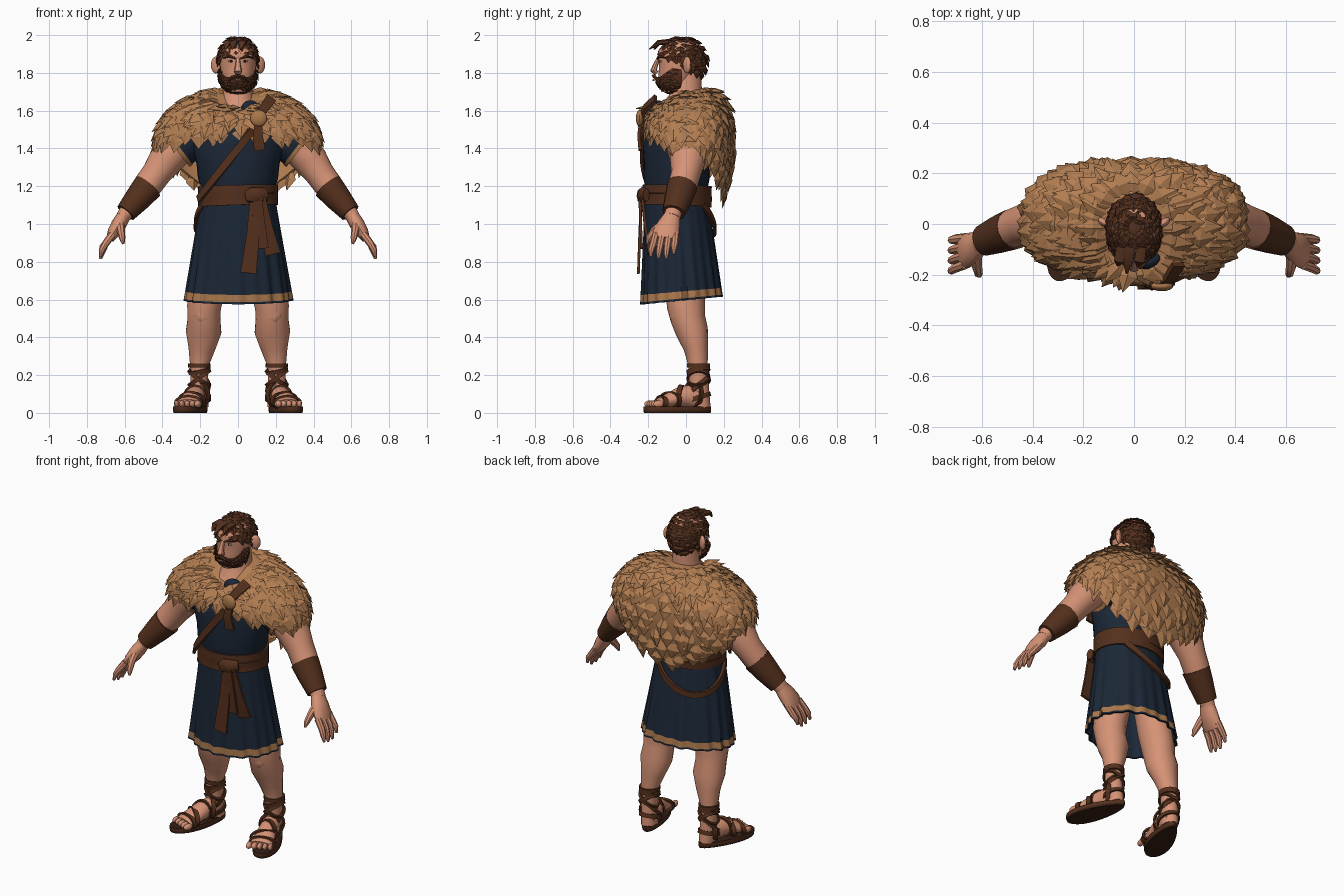
import bpy, bmesh, math, random
from math import sin, cos, pi, radians, sqrt
from mathutils import Vector, Matrix

random.seed(4)
cube = bpy.data.objects.get("Cube")
if cube:
    bpy.data.objects.remove(cube, do_unlink=True)


def material(name, *rgb):
    m = bpy.data.materials.new(name)
    m.use_nodes = True
    m.diffuse_color = (*rgb, 1)
    m.node_tree.nodes["Principled BSDF"].inputs["Base Color"].default_value = (*rgb, 1)
    return m


SKIN = material("skin", .67, .29, .18)
FUR = material("fur", .45, .21, .085)
NAVY = material("navy cloth", .011, .02, .037)
TRIM = material("tan trim", .40, .185, .07)
LEATHER = material("brown leather", .088, .029, .012)
HAIR = material("brown hair", .085, .029, .013)
SOLE = material("dark sole", .04, .015, .008)
WHITE = material("eye white", .5, .42, .36)
DARK = material("dark line", .02, .01, .008)


def finish(name, bm, mats, angle=40):
    bmesh.ops.recalc_face_normals(bm, faces=bm.faces)
    me = bpy.data.meshes.new(name)
    bm.to_mesh(me)
    bm.free()
    ob = bpy.data.objects.new(name, me)
    bpy.context.collection.objects.link(ob)
    for m in mats if isinstance(mats, tuple) else (mats,):
        me.materials.append(m)
    bpy.ops.object.select_all(action='DESELECT')
    ob.select_set(True)
    bpy.context.view_layer.objects.active = ob
    if angle:
        bpy.ops.object.shade_smooth_by_angle(angle=radians(angle))


def loft(name, rings, mats, closed=False, rule=lambda i: 0):
    """Skin a list of rings; closed joins the last ring to the first."""
    bm = bmesh.new()
    vs = [[bm.verts.new(p) for p in r] for r in rings]
    n = len(vs[0])
    for i in range(len(vs) if closed else len(vs) - 1):
        a, b = vs[i], vs[(i + 1) % len(vs)]
        for j in range(n):
            k = (j + 1) % n
            bm.faces.new((a[j], a[k], b[k], b[j])).material_index = rule(i)
    if not closed:
        bm.faces.new(vs[0])
        bm.faces.new(vs[-1])
    finish(name, bm, mats)


def oval(y, z, rx, ry, n=32):
    return [Vector((rx * cos(2 * pi * i / n), y + ry * sin(2 * pi * i / n), z)) for i in range(n)]


def sweep(name, pts, mat, ref=Vector((0, 1, 0)), n=14, closed=False):
    """Sweep an oval (or a box when n is 4) with radii a (along ref) and b."""
    P = [Vector(p[:3]) for p in pts]
    last, rings = len(P) - 1, []
    for i, p in enumerate(pts):
        if closed:
            t = P[(i + 1) % len(P)] - P[i - 1]
        else:
            t = P[min(i + 1, last)] - P[max(i - 1, 0)]
        t.normalize()
        r = ref[i] if isinstance(ref, list) else ref
        u = (r - t * r.dot(t)).normalized()
        v = t.cross(u)
        grow, off = (sqrt(2), pi / 4) if n == 4 else (1, 0)
        rings.append([P[i] + (u * p[3] * cos(off + 2 * pi * j / n) + v * p[4] * sin(off + 2 * pi * j / n)) * grow
                      for j in range(n)])
    loft(name, rings, mat, closed)


def hoop(name, c, u, v, width, mat, thick=.008, n=32):
    """Flat band running round an ellipse spanned by u and v."""
    c, u, v = Vector(c), Vector(u), Vector(v)
    rad = [u * cos(2 * pi * i / n) + v * sin(2 * pi * i / n) for i in range(n)]
    sweep(name, [(*(c + r), thick, width) for r in rad], mat, [r.normalized() for r in rad], 4, True)


def ball(name, c, size, mat, rot=0):
    bm = bmesh.new()
    m = Matrix.Translation(c) @ Matrix.Rotation(rot, 4, 'Z') @ Matrix.Diagonal((*size, 1))
    bmesh.ops.create_uvsphere(bm, u_segments=16, v_segments=10, radius=1, matrix=m)
    finish(name, bm, mat)


def tufts(name, surf, rows, count, length, width, mat, arc=(0, 2 * pi), lift=.1, tmax=1.0, ridge=.2):
    """Overlapping pointed locks laid in staggered rows down a surface."""
    bm = bmesh.new()
    centre = sum((surf(arc[0] + (arc[1] - arc[0]) * k / 8, .5) for k in range(8)), Vector()) / 8
    for r in range(rows):
        for k in range(count):
            th = arc[0] + (arc[1] - arc[0]) * (k + .5 * (r % 2) + random.uniform(-.2, .2)) / count
            t = tmax * (r + random.uniform(0, .5)) / rows
            p = surf(th, t)
            d = (surf(th, t + .02) - p).normalized()
            side = surf(th + .02, t) - surf(th - .02, t)
            nrm = d.cross(side).normalized()
            if nrm.dot(p - centre) < 0:
                nrm = -nrm
            side = d.cross(nrm)
            d = (d + side * random.uniform(-.25, .25)).normalized()
            L = length * random.uniform(.85, 1.2)
            mid = p + d * L * .5
            w = side * width * random.uniform(.85, 1.15) / 2
            root, tip = bm.verts.new(p - nrm * .01), bm.verts.new(p + d * L + nrm * L * lift)
            top, low = bm.verts.new(mid + nrm * L * ridge), bm.verts.new(mid - nrm * .01)
            a, b = bm.verts.new(mid + w + nrm * L * .05), bm.verts.new(mid - w + nrm * L * .05)
            for q in (a, b):
                for e in (root, tip):
                    for f in (top, low):
                        bm.faces.new((q, e, f))
    finish(name, bm, mat, 0)


# Tunic body
loft("tunic_body", [oval(*r) for r in (
    (-.04, 1.08, .19, .155), (-.05, 1.19, .192, .165), (-.05, 1.24, .212, .175), (-.05, 1.32, .22, .172),
    (-.05, 1.42, .245, .178), (-.04, 1.5, .25, .17), (-.02, 1.58, .2, .14), (-.02, 1.62, .12, .11))], NAVY)
ball("tunic_collar", (.065, -.145, 1.615), (.05, .03, .04), NAVY, .4)

# Pleated skirt with a trim band
STEPS = (0, .25, .5, .75, .91, .98, 1)


def skirt(t, inset=0):
    out = []
    for i in range(120):
        a = 2 * pi * i / 120
        k = 1 + t * (.03 * cos(20 * a) + .02 * cos(13 * a + 1)) - inset
        out.append(Vector(((.198 + .085 * t) * k * cos(a), -.05 + .03 * t + (.168 + .045 * t) * k * sin(a),
                           1.13 + t * (-.535 + .02 * sin(a)))))
    return out


loft("skirt", [skirt(t) for t in STEPS] + [skirt(t, .05) for t in reversed(STEPS)], (NAVY, TRIM), True,
     lambda i: 1 if i == 4 else 0)

# Wrapped belt, knot and hanging tails
for i, tilt in enumerate((.006, -.006, .004)):
    hoop("belt_wrap", (0, -.047, 1.117 + .032 * i), (.2, 0, tilt), (0, .172, -tilt), .022, LEATHER, .011, 48)
sweep("belt_knot", [(.045, -.228, 1.145, .02, .03), (.07, -.238, 1.15, .024, .042), (.11, -.234, 1.15, .024, .045),
                    (.15, -.21, 1.155, .02, .036)], LEATHER, n=8)
for tail in (((.09, -.236, 1.14), (.08, -.245, .95), (.055, -.252, .74)),
             ((.12, -.232, 1.14), (.15, -.215, .98), (.185, -.195, .84)),
             ((.1, -.245, 1.14), (.11, -.24, 1), (.12, -.235, .87))):
    sweep("belt_tail", [(*p, .007, .026 + .008 * i) for i, p in enumerate(tail)], LEATHER, n=4)

# Strap across the chest and its slack loop behind the hips
path = [(.11 - .032 * i, 1.54 - .041 * i) for i in range(11)]
path = [Vector((x, -.05 - .185 * sqrt(1 - (x / .235) ** 2), z)) for x, z in path]
sweep("chest_strap", [(*p, .008, .02) for p in path], LEATHER, [Vector((p.x, p.y + .05, 0)) for p in path], 4)
loop, outs = [], []
for i in range(19):
    a, h = radians(50 + 8.5 * i), sin(pi * i / 18)
    outs.append(Vector((cos(a), sin(a), 0)))
    loop.append(((.205 + .04 * h) * cos(a), -.045 + (.18 + .025 * h) * sin(a), 1.1 - .16 * h, .008, .017))
sweep("hip_loop", loop, LEATHER, outs, 4)


# Fur cape: shell and rows of locks
def cape(th, t, inset=0):
    c, s = cos(th), sin(th)
    back, front = max(s, 0), max(-s, 0)
    bend = t * pi / 2
    g = sin(bend * (1 + .5 * back)) - inset
    z0, z1 = 1.69 + .02 * back - .07 * front, 1.42 - .27 * back ** 1.6 + .1 * front
    ex = math.copysign(abs(c) ** .85, c)
    ey = math.copysign(abs(s) ** .85, s)
    rx, ry = .088 + .337 * g, .11 + (.125 if s > 0 else .1) * g
    return Vector((rx * ex, -.018 + .03 * g + ry * ey, z1 + (z0 - z1) * cos(bend)))


def cape_ring(t, inset):
    return [cape(2 * pi * i / 64, t, inset) for i in range(64)]


ts = [i / 10 for i in range(11)]
loft("cape_shell", [cape_ring(t, 0) for t in ts] + [cape_ring(t, .06) for t in reversed(ts)], FUR, True)
tufts("cape_fur", cape, 10, 36, .12, .085, FUR, lift=.06, ridge=.15)
ball("cape_clasp", (.11, -.245, 1.56), (.045, .02, .045), TRIM)
sweep("shoulder_tie", [(.11, -.235, 1.57, .01, .02), (.14, -.215, 1.615, .01, .024), (.175, -.16, 1.665, .01, .028)],
      LEATHER, n=4)
sweep("clasp_tail", [(.11, -.24, 1.54, .008, .02), (.105, -.25, 1.47, .008, .026), (.115, -.243, 1.39, .008, .03)],
      LEATHER, n=4)

# Neck and head
loft("neck", [oval(*r) for r in ((-.03, 1.57, .13, .125), (-.025, 1.63, .095, .105), (0, 1.69, .078, .085),
                                 (0, 1.8, .07, .08))], SKIN)
loft("head", [oval(*r) for r in (
    (-.07, 1.7, .045, .06), (-.06, 1.74, .075, .085), (-.045, 1.8, .09, .1), (-.035, 1.845, .096, .108),
    (-.035, 1.875, .096, .115), (-.03, 1.92, .094, .115), (-.02, 1.97, .06, .08))], SKIN)
sweep("nose", [(0, -.143, 1.885, .008, .01), (0, -.162, 1.84, .014, .014), (0, -.172, 1.812, .018, .022),
               (0, -.155, 1.797, .012, .016)], SKIN, n=8)


# Hair and beard
def scalp(th, t):
    s = sin(th)
    phi = radians((95 + 38 * s) * t + 4)
    return Vector((.103 * sin(phi) * cos(th), -.017 + .126 * sin(phi) * s, 1.86 + .125 * cos(phi)))


def jaw(th, t):
    start = 52 + 42 * max(0, min(1, -1.3 * sin(th)))
    phi = radians(start + (172 - start) * t)
    return Vector((.102 * sin(phi) * cos(th), -.05 + .112 * sin(phi) * sin(th), 1.785 + .095 * cos(phi)))


loft("hair_cap", [[scalp(2 * pi * i / 32, j / 8) for i in range(32)] for j in range(9)], HAIR)
tufts("hair_locks", scalp, 7, 18, .055, .05, HAIR, lift=.08, tmax=.95)
for x, tip in ((-.05, -.165), (-.015, -.195), (.03, -.17)):
    sweep("front_lock", [(x, -.09, 1.965, .015, .022), (x - .008, -.145, 1.96, .014, .024),
                         (x - .015, tip, 1.925, .003, .004)], HAIR, Vector((0, 0, 1)), 6)
bm = bmesh.new()
grid = [[bm.verts.new(jaw(radians(165 + 210 * i / 24), j / 6)) for i in range(25)] for j in range(7)]
for a, b in zip(grid, grid[1:]):
    for i in range(24):
        bm.faces.new((a[i], a[i + 1], b[i + 1], b[i]))
finish("beard_base", bm, HAIR)
tufts("beard_locks", jaw, 6, 17, .04, .034, HAIR, (radians(170), radians(366)), .05, .9, .16)
ball("mouth", (0, -.172, 1.762), (.022, .006, .005), SKIN)

# Mirrored parts
for s, tag in ((1, "left"), (-1, "right")):
    def M(*pts):
        return [(s * p[0], *p[1:]) for p in pts]

    ball(tag + "_ear", (s * .117, .005, 1.842), (.03, .016, .045), SKIN, s * .6)
    ball(tag + "_eye", (s * .038, -.135, 1.862), (.015, .008, .006), WHITE)
    ball(tag + "_pupil", (s * .036, -.141, 1.862), (.007, .004, .006), DARK)
    sweep(tag + "_brow", M((.012, -.148, 1.876, .008, .007), (.045, -.143, 1.887, .01, .009),
                           (.078, -.11, 1.88, .005, .004)), HAIR, n=6)
    sweep(tag + "_moustache", M((0, -.172, 1.785, .01, .009), (.03, -.165, 1.777, .011, .01),
                                (.055, -.14, 1.75, .005, .005)), HAIR, n=6)

    # Sleeve and arm
    sweep(tag + "_sleeve", M((.17, 0, 1.5, .11, .1), (.25, .01, 1.45, .115, .11), (.315, .015, 1.4, .115, .112)), NAVY)
    sweep(tag + "_sleeve_trim", M((.308, .015, 1.405, .118, .116), (.325, .015, 1.392, .118, .116)), TRIM)
    sweep(tag + "_arm", M((.23, .02, 1.46, .1, .09), (.33, .015, 1.4, .102, .1), (.385, .01, 1.335, .095, .094),
                          (.43, 0, 1.27, .08, .08), (.47, -.015, 1.215, .078, .078), (.52, -.035, 1.15, .068, .065),
                          (.59, -.065, 1.065, .045, .042), (.61, -.075, 1.035, .045, .038)), SKIN)
    sweep(tag + "_bracer", M((.476, -.02, 1.2, .082, .082), (.53, -.04, 1.135, .075, .072),
                             (.594, -.065, 1.06, .062, .056)), LEATHER)
    # Hand
    sweep(tag + "_palm", M((.6, -.07, 1.05, .042, .036), (.63, -.09, 1.0, .06, .04), (.658, -.105, .955, .07, .034),
                           (.678, -.11, .92, .066, .022)), SKIN, n=12)
    for i in range(4):
        y, low = -.055 - .035 * i, (.025, 0, 0, .012)[i] + .815
        sweep(tag + "_finger", M((.665, y, .945, .019, .021), (.702, y * 1.08, .895, .019, .019),
                                 (.72, y * 1.15, low + .035, .016, .016), (.728, y * 1.17, low, .007, .007)), SKIN, n=8)
    sweep(tag + "_thumb", M((.625, -.11, 1.01, .025, .025), (.62, -.165, .965, .022, .021),
                            (.613, -.195, .925, .018, .017), (.607, -.205, .895, .007, .007)), SKIN, n=8)

    # Leg and foot
    sweep(tag + "_leg", M((.13, -.02, .88, .1, .1), (.16, -.005, .66, .105, .095), (.18, 0, .56, .1, .092),
                          (.18, .01, .5, .092, .088), (.182, .032, .43, .086, .096), (.192, .053, .34, .064, .072),
                          (.205, .064, .25, .051, .05), (.205, .068, .14, .053, .047), (.2, .075, .03, .055, .045)), SKIN)
    ball(tag + "_kneecap", (s * .185, -.06, .53), (.05, .03, .06), SKIN)
    sweep(tag + "_foot", M((.197, .1, .065, .035, .04), (.206, .05, .085, .07, .05), (.228, -.03, .085, .055, .052),
                           (.252, -.1, .065, .036, .062), (.266, -.155, .05, .022, .066)), SKIN, Vector((0, 0, 1)))
    for i in range(5):
        ball(tag + "_toe", (s * (.212 + .028 * i), -.192 + .012 * i, .047), (.017 - .0012 * i, .03, .019), SKIN, s * .3)

    def sole_ring(z, grow):
        out = []
        for i in range(28):
            a = 2 * pi * i / 28
            l, w = .188 * grow * cos(a), (.07 + .017 * cos(a)) * grow * sin(a)
            out.append(Vector((s * (.245 + .33 * l + .95 * w), -.045 - .95 * l + .33 * w, z)))
        return out

    loft(tag + "_sole", [sole_ring(0, .98), sole_ring(.012, 1), sole_ring(.033, 1)], (SOLE, LEATHER),
         rule=lambda i: i)
    # Sandal straps
    for x, y, z, w, h, lean in ((.26, -.13, .052, .074, .036, 0), (.246, -.085, .065, .067, .044, .03),
                                (.23, -.03, .083, .058, .061, -.03), (.21, .035, .095, .054, .068, .03)):
        hoop(tag + "_foot_strap", (s * x, y, z), (s * w * .95, w * .33 + lean, 0), (0, .1 * h, h), .013, LEATHER, .005, 20)
    for z, dx, dy in ((.25, 0, 0), (.225, .01, .01), (.185, .04, 0), (.185, -.04, .01), (.13, .02, .05)):
        hoop(tag + "_ankle_strap", (s * .205, .066, z), (.054, 0, dx), (0, .057, dy), .011, LEATHER, .005, 20)
    hoop(tag + "_heel_strap", (s * .203, .06, .08), (.056, 0, 0), (0, .066, .02), .012, LEATHER, .005, 20)
